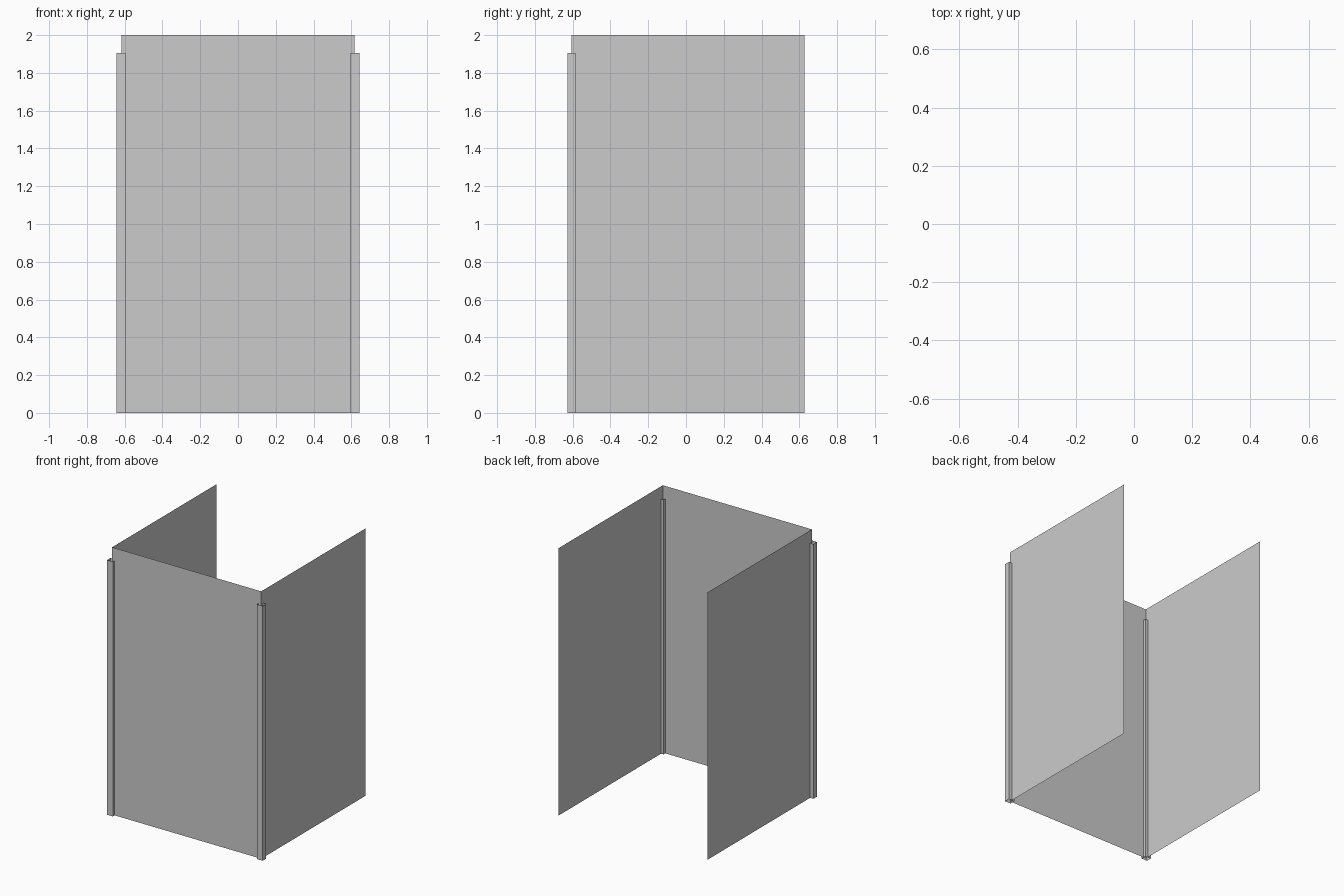
import bpy, bmesh

if "Cube" in bpy.data.objects:
    bpy.data.objects.remove(bpy.data.objects["Cube"])


def strip(name, path, height, closed=False):
    """Extrude a plan path straight up into uncapped vertical faces."""
    bm = bmesh.new()
    low = [bm.verts.new((x, y, 0)) for x, y in path]
    high = [bm.verts.new((x, y, height)) for x, y in path]
    n = len(path)
    for i in range(n if closed else n - 1):
        j = (i + 1) % n
        bm.faces.new((low[i], low[j], high[j], high[i]))
    mesh = bpy.data.meshes.new(name)
    bm.to_mesh(mesh)
    bm.free()
    obj = bpy.data.objects.new(name, mesh)
    bpy.context.collection.objects.link(obj)
    return obj


HALF, FRONT, BACK = 0.617, -0.607, 0.628

# Thin sheet walls: left, front and right, open at the back
strip("walls", [(-HALF, BACK), (-HALF, FRONT), (HALF, FRONT), (HALF, BACK)], 2.0)

# Square open-ended corner posts around the two front corners
for side, name in ((-1, "left_corner_post"), (1, "right_corner_post")):
    a, b = sorted((side * 0.596, side * 0.644))
    strip(name, [(a, -0.628), (b, -0.628), (b, -0.586), (a, -0.586)], 1.905, closed=True)
